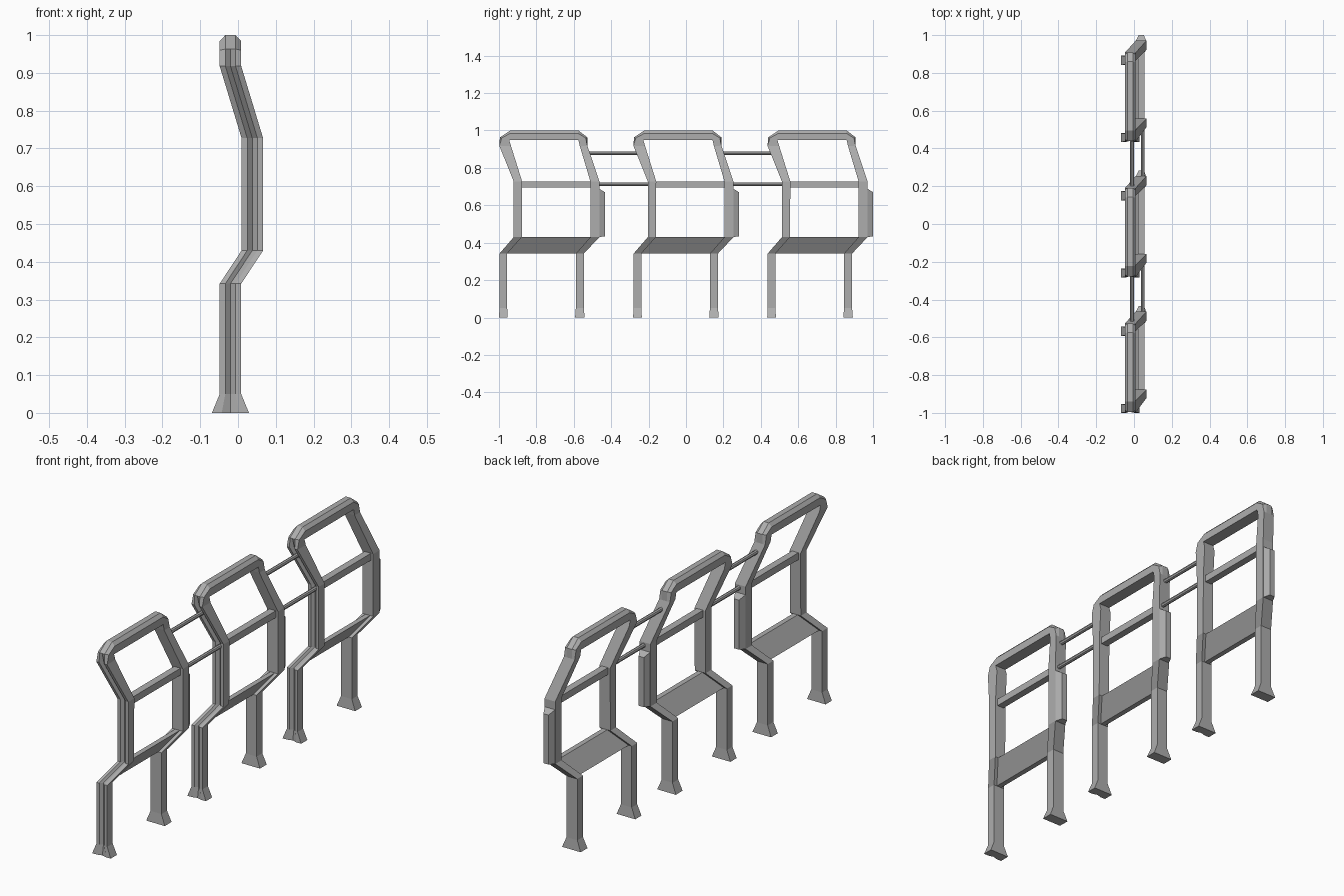
import bpy, bmesh
from mathutils import Vector

if "Cube" in bpy.data.objects:
    bpy.data.objects.remove(bpy.data.objects["Cube"], do_unlink=True)

grey = bpy.data.materials.new("steel grey")
grey.use_nodes = True
colour = (0.42, 0.42, 0.42, 1)
grey.diffuse_color = colour
grey.node_tree.nodes["Principled BSDF"].inputs["Base Color"].default_value = colour

LOW_X, HIGH_X = -0.02, 0.038   # plane of legs and rim / plane of the middle
HALF, FOOT, FLAT = 0.0285, 0.049, 0.0135
PITCH = 0.717


def loft(name, sections):
    """Skin a list of equal-length point loops and cap both ends."""
    bm = bmesh.new()
    rings = [[bm.verts.new(p) for p in s] for s in sections]
    n = len(rings[0])
    for a, b in zip(rings, rings[1:]):
        for i in range(n):
            j = (i + 1) % n
            bm.faces.new((a[i], a[j], b[j], b[i]))
    bm.faces.new(rings[0])
    bm.faces.new(rings[-1])
    bmesh.ops.recalc_face_normals(bm, faces=bm.faces)
    mesh = bpy.data.meshes.new(name)
    bm.to_mesh(mesh)
    bm.free()
    mesh.materials.append(grey)
    return mesh


def section(outer, inner, cx, half=HALF, chamfer=0.0, groove=0.0):
    """Cross-section between an outer and an inner (y, z) point."""
    def at(x, t):
        y, z = (o + (i - o) * t for o, i in zip(outer, inner))
        return Vector((cx + x, y, z))
    flat = FLAT * half / HALF
    return [at(-half, 1), at(half, 1), at(half, chamfer), at(flat, 0),
            at(0, groove), at(-flat, 0), at(-half, chamfer)]


def slab(y, z, x0, x1):
    return [(x0, y, z[0]), (x1, y, z[0]), (x1, y, z[1]), (x0, y, z[1])]


def rod(name, x, z, y0, y1, r=0.01):
    bpy.ops.mesh.primitive_cylinder_add(vertices=8, radius=r, depth=y1 - y0,
                                        location=(x, (y0 + y1) / 2, z),
                                        rotation=(1.5708, 0, 0))
    ob = bpy.context.object
    ob.name = name
    ob.data.materials.append(grey)


# Bent hoop: grooved front post, chamfered top rail, plain rear post
G = 0.3
hoop = loft("hoop_frame", [
    section((-1.0, 0), (-0.953, 0), LOW_X, FOOT, groove=0.15),
    section((-0.997, 0.05), (-0.956, 0.05), LOW_X, groove=G),
    section((-0.997, 0.342), (-0.956, 0.342), LOW_X, groove=G),
    section((-0.921, 0.43), (-0.878, 0.43), HIGH_X, groove=G),
    section((-0.921, 0.727), (-0.876, 0.727), HIGH_X, groove=G),
    section((-0.998, 0.918), (-0.936, 0.918), LOW_X, groove=G),
    section((-0.995, 0.963), (-0.945, 0.948), LOW_X, chamfer=0.2),
    section((-0.94, 1.0), (-0.94, 0.948), LOW_X, chamfer=0.3),
    section((-0.575, 1.0), (-0.58, 0.948), LOW_X, chamfer=0.3),
    section((-0.527, 0.963), (-0.575, 0.948), LOW_X, chamfer=0.2),
    section((-0.527, 0.918), (-0.568, 0.918), LOW_X),
    section((-0.463, 0.727), (-0.511, 0.727), HIGH_X),
    section((-0.463, 0.43), (-0.511, 0.43), HIGH_X),
    section((-0.546, 0.342), (-0.589, 0.342), LOW_X),
    section((-0.546, 0.05), (-0.589, 0.05), LOW_X),
    section((-0.542, 0), (-0.593, 0), LOW_X, FOOT),
])

# Tapered tongue on the rear post
tongue = loft("locking_tongue", [
    slab(-0.466, (0.43, 0.69), HIGH_X - HALF, HIGH_X + HALF),
    slab(-0.434, (0.434, 0.67), HIGH_X - FLAT, HIGH_X + FLAT),
])

# Sloping panel between the bends of the two posts
T = 0.012
panel = loft("sloping_panel", [
    [(LOW_X - T, y, 0.342), (LOW_X + T, y, 0.342),
     (HIGH_X + T, y + 0.08, 0.43), (HIGH_X - T, y + 0.08, 0.43)]
    for y in (-0.965, -0.58)
])

# Bar across the middle of the hoop
crossbar = loft("crossbar", [
    slab(y, (0.695, 0.728), HIGH_X - 0.017, HIGH_X + 0.017)
    for y in (-0.885, -0.5)
])

for i in range(3):
    for mesh in (hoop, tongue, panel, crossbar):
        ob = bpy.data.objects.new(f"{mesh.name}_{i + 1}", mesh)
        ob.location.y = i * PITCH
        bpy.context.collection.objects.link(ob)

# Connecting rods between neighbouring hoops
for i in range(2):
    shift = i * PITCH
    rod(f"upper_rod_{i + 1}", -0.01, 0.878, shift - 0.54, shift - 0.24)
    rod(f"lower_rod_{i + 1}", 0.046, 0.712, shift - 0.48, shift - 0.19)
